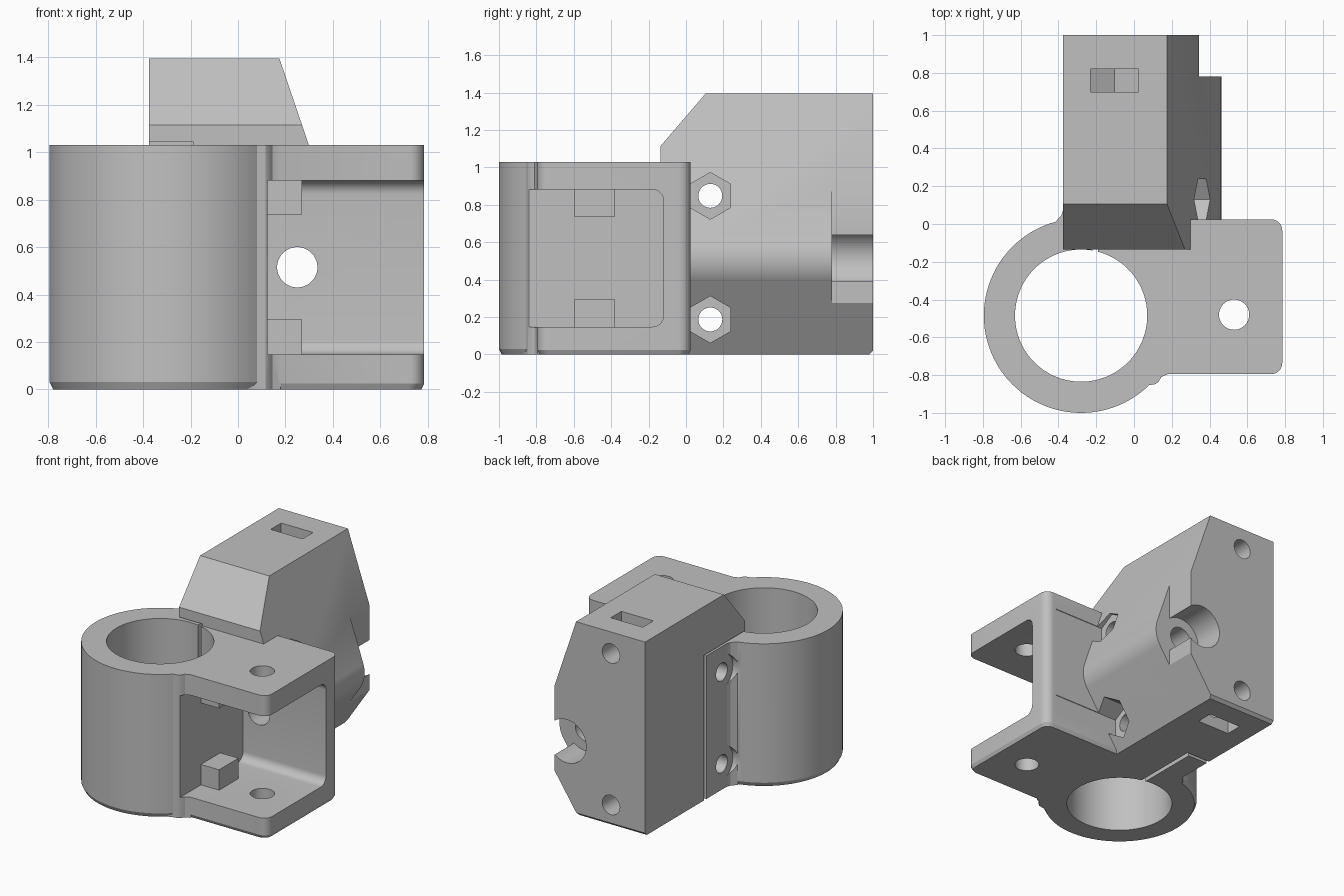
import bpy, bmesh, math

old = bpy.data.objects.get("Cube")
if old:
    bpy.data.objects.remove(old)

grey = bpy.data.materials.new("plain grey")
grey.use_nodes = True
COL = (0.53, 0.53, 0.53, 1)
grey.diffuse_color = COL
grey.node_tree.nodes["Principled BSDF"].inputs["Base Color"].default_value = COL


def prism(name, pts, axis, a, b, chamfer=0.0):
    """Extrude a 2D outline along an axis; chamfer shrinks the start cap."""
    place = {"x": lambda p, t: (t, p[0], p[1]),
             "y": lambda p, t: (p[0], t, p[1]),
             "z": lambda p, t: (p[0], p[1], t)}[axis]
    mid = [(min(p[i] for p in pts) + max(p[i] for p in pts)) / 2 for i in (0, 1)]
    half = [max(p[i] for p in pts) - mid[i] for i in (0, 1)]
    small = [tuple(mid[i] + (p[i] - mid[i]) * (1 - chamfer / half[i]) for i in (0, 1)) for p in pts]
    layers = [(pts, a), (pts, b)]
    if chamfer:
        layers = [(small, a), (pts, a + 2 * chamfer), (pts, b)]
    bm = bmesh.new()
    loops = [[bm.verts.new(place(p, t)) for p in outline] for outline, t in layers]
    n = len(pts)
    for low, high in zip(loops, loops[1:]):
        for i in range(n):
            j = (i + 1) % n
            bm.faces.new((low[i], low[j], high[j], high[i]))
    bm.faces.new(loops[0])
    bm.faces.new(loops[-1])
    bmesh.ops.recalc_face_normals(bm, faces=bm.faces)
    mesh = bpy.data.meshes.new(name)
    bm.to_mesh(mesh)
    bm.free()
    mesh.materials.append(grey)
    ob = bpy.data.objects.new(name, mesh)
    bpy.context.collection.objects.link(ob)
    return ob


def arc(cx, cy, r, start, end, n):
    return [(cx + r * math.cos(math.radians(start + (end - start) * i / n)),
             cy + r * math.sin(math.radians(start + (end - start) * i / n))) for i in range(n + 1)]


def circle(cx, cy, r, n=64, start=0):
    return arc(cx, cy, r, start, start + 360, n)[:-1]


def rect(x0, x1, y0, y1):
    return [(x0, y0), (x1, y0), (x1, y1), (x0, y1)]


def combine(target, tool, operation="DIFFERENCE"):
    """Boolean one part into another and drop the tool."""
    tool.hide_render = True
    mod = target.modifiers.new("combine", "BOOLEAN")
    mod.operation, mod.solver, mod.object = operation, "EXACT", tool
    bpy.context.view_layer.objects.active = target
    bpy.ops.object.modifier_apply(modifier=mod.name)
    bpy.data.objects.remove(tool)


def cut(target, pts, axis, a, b):
    combine(target, prism("cutter", pts, axis, a, b), "DIFFERENCE")


TOP = 1.03
RX, RY = -0.28, -0.485      # clamp ring centre
SX, SZ = 0.25, 0.515        # long bore centre

# Long block: sloped sides wrapping a rounded boss
outline = ([(-0.375, 0), (0.16, 0)] + arc(SX, SZ, 0.212, -34, 18.6, 20)
           + [(0.175, 1.395), (-0.375, 1.395)])
block = prism("clamp_mount", outline, "y", -0.135, 1.0)
cut(block, [(-0.189, 1.053), (0.203, 1.509), (-0.189, 1.509)], "x", -1, 1)
cut(block, rect(0.345, 0.7, 0.78, 1.2), "z", -0.2, 1.2)
cut(block, [(0.97, -0.01), (1.02, -0.01), (1.02, 0.04)], "x", -1, 1)

# Clamp ring, side bracket, lip and fillet
ring = prism("ring", circle(RX, RY, 0.515, 96), "z", 0, TOP, 0.015)
combine(block, ring, "UNION")
bracket_outline = ([(-0.1, -0.795)] + arc(0.725, -0.735, 0.06, -90, 0, 8)
                   + arc(0.725, -0.035, 0.06, 0, 90, 8) + [(-0.1, 0.025)])
combine(block, prism("bracket", bracket_outline, "z", 0, TOP, 0.012), "UNION")
lip = [(0.04, -0.87), (0.07, -0.855), (0.115, -0.847), (0.13, -0.835),
       (0.145, -0.81), (0.18, -0.794), (0.18, -0.7), (0, -0.7)]
combine(block, prism("lip", lip, "z", 0, TOP), "UNION")
fillet = [(-0.374, 0.08), (-0.385, 0.045), (-0.42, 0.008), (-0.374, -0.1)]
combine(block, prism("fillet", fillet, "z", 0, TOP), "UNION")

# Bracket pocket, open to the front and side, rounded at the back
pocket = ([(-1.2, 0.148)] + arc(-0.18, 0.208, 0.06, -90, 0, 8)
          + arc(-0.18, 0.822, 0.06, 0, 90, 8) + [(-1.2, 0.882)])
cut(block, pocket, "x", 0.125, 1.0)

# Ring bore and bracket pivot hole
cut(block, circle(RX, RY, 0.35, 96), "z", -0.2, 1.045)
cut(block, circle(0.53, -0.48, 0.08, 40), "z", -0.2, 1.2)

# Clamp slit: beside, behind and above the loose jaw
cut(block, rect(-0.22, -0.19, -0.25, 0.33), "z", -0.2, 1.045)
cut(block, rect(-0.6, -0.2, 0.305, 0.33), "z", -0.2, 1.045)
cut(block, rect(-0.6, -0.2, -0.2, 0.32), "z", TOP, 1.044)

# Long bore with a wide seat at the back
cut(block, circle(SX, SZ, 0.085, 48), "y", -0.3, 1.2)
cut(block, circle(SX, SZ, 0.155, 48), "y", 0.78, 1.2)

# Clamp screw holes with head clearance and hexagonal nut seats
for z, floor in ((0.187, 0.18), (0.848, 0.3)):
    cut(block, circle(0.13, z, 0.064, 32), "x", -1, 1)
    cut(block, circle(0.13, z, 0.125, 40), "x", -0.7, -0.376)
    cut(block, circle(0.13, z, 0.125, 6, 30), "x", floor, 0.7)

# Back screw holes, each with a nut slot reaching the top or the bottom
for z, way in ((1.24, 1), (0.15, -1)):
    cut(block, circle(-0.103, z, 0.07, 32), "y", 0.5, 1.2)
    r = 0.147
    w = r * math.cos(math.radians(30))
    slot = [(-0.103, z - way * r), (-0.103 + w, z - way * r / 2), (-0.103 + w, z + way * 0.4),
            (-0.103 - w, z + way * 0.4), (-0.103 - w, z - way * r / 2)]
    cut(block, slot, "y", 0.70, 0.82)

# Stop blocks inside the pocket
for z0, z1 in ((0.14, 0.295), (0.737, 0.89)):
    prism("stop_block", rect(0.115, 0.27, -0.6, -0.38), "z", z0, z1)

# Smooth round walls, keep edges crisp
bpy.ops.object.select_all(action="DESELECT")
block.select_set(True)
bpy.context.view_layer.objects.active = block
bpy.ops.object.shade_smooth_by_angle(angle=math.radians(25))
